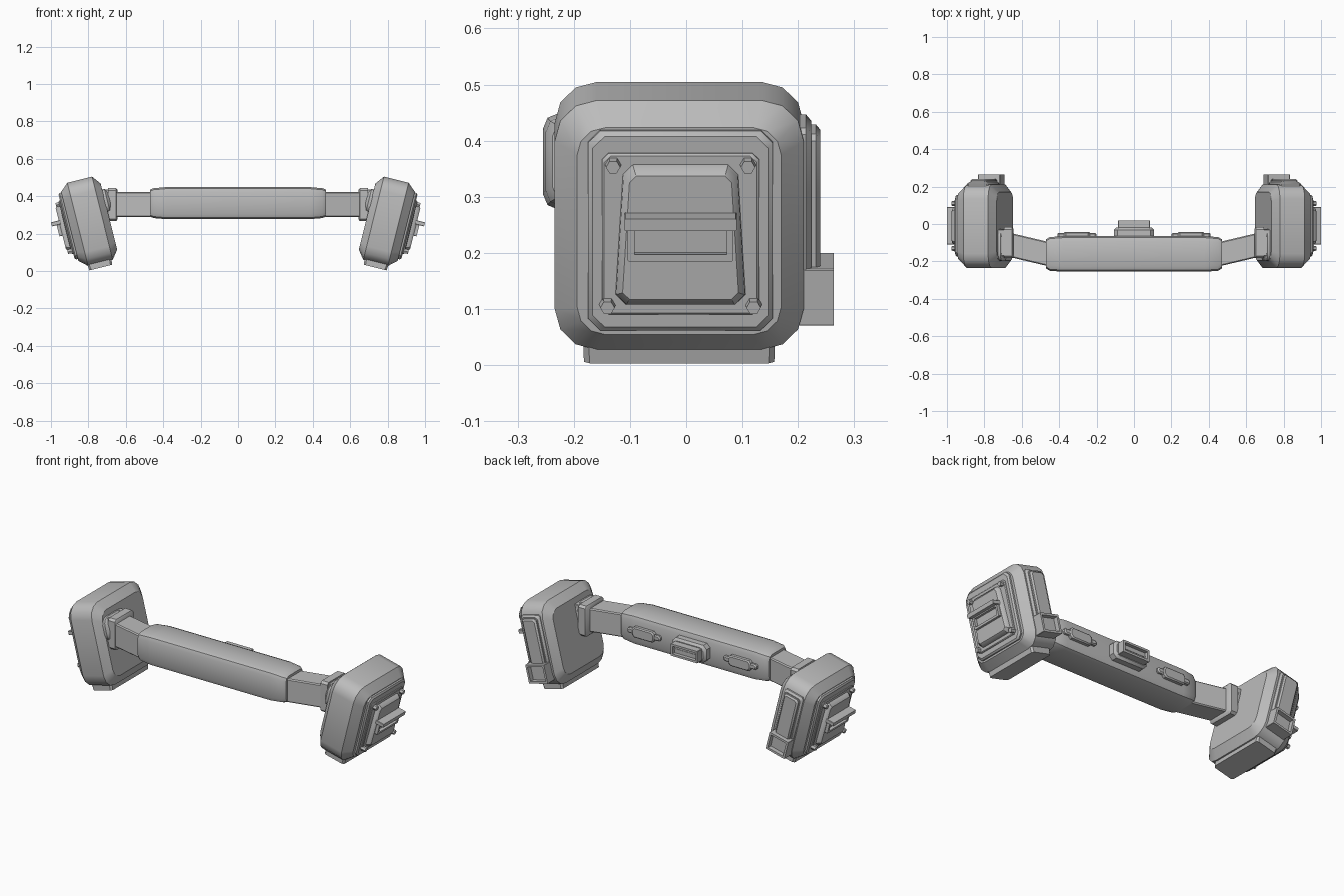
import bpy, bmesh
from math import sin, cos, pi, radians
from mathutils import Matrix, Vector

if "Cube" in bpy.data.objects:
    bpy.data.objects.remove(bpy.data.objects["Cube"], do_unlink=True)

grey = bpy.data.materials.new("plain_grey")
grey.use_nodes = True
grey.diffuse_color = (0.5, 0.5, 0.5, 1)
grey.node_tree.nodes["Principled BSDF"].inputs["Base Color"].default_value = (0.5, 0.5, 0.5, 1)

IDENT = Matrix.Identity(4)
parts = []


def finish(name, bm, matrix):
    bm.transform(matrix)
    bmesh.ops.recalc_face_normals(bm, faces=bm.faces)
    mesh = bpy.data.meshes.new(name)
    bm.to_mesh(mesh)
    bm.free()
    mesh.materials.append(grey)
    obj = bpy.data.objects.new(name, mesh)
    bpy.context.collection.objects.link(obj)
    parts.append(obj)
    return obj


def point(axis, t, a, b):
    return Vector({"X": (t, a, b), "Y": (a, t, b), "Z": (a, b, t)}[axis])


def loft(name, axis, sections, matrix=IDENT, segs=1, taper=0.0):
    """Skin rounded rectangles (t, centre a, centre b, half a, half b, radius)."""
    bm = bmesh.new()
    rings = []
    for t, ca, cb, ha, hb, r in sections:
        ring = []
        for q, (sa, sb) in enumerate(((1, 1), (-1, 1), (-1, -1), (1, -1))):
            for i in range(segs + 1):
                ang = (q + i / segs) * pi / 2
                a = sa * (ha - r) + r * cos(ang)
                b = sb * (hb - r) + r * sin(ang)
                a *= 1 - taper * b / hb
                ring.append(bm.verts.new(point(axis, t, ca + a, cb + b)))
        rings.append(ring)
    n = len(rings[0])
    for lo, hi in zip(rings, rings[1:]):
        for i in range(n):
            bm.faces.new((lo[i], lo[(i + 1) % n], hi[(i + 1) % n], hi[i]))
    bm.faces.new(rings[0])
    bm.faces.new(rings[-1])
    return finish(name, bm, matrix)


def pad(name, axis, t0, t1, ca, cb, ha, hb, r=0.01, edge=0.006, matrix=IDENT, **kw):
    """Raised block with a chamfered outer rim."""
    mid = t1 - edge if t1 > t0 else t1 + edge
    return loft(name, axis, [(t0, ca, cb, ha, hb, r), (mid, ca, cb, ha, hb, r),
                             (t1, ca, cb, ha - edge, hb - edge, r)], matrix, **kw)


def block(name, axis, t0, t1, ca, cb, ha, hb, matrix=IDENT):
    return loft(name, axis, [(t, ca, cb, ha, hb, 0.002) for t in (t0, t1)], matrix)


def vent(name, axis, t0, t1, ca, cb, ha, hb, bar, matrix=IDENT, slats=2):
    """Open rectangular frame with recessed slats."""
    for s, end in ((1, "upper"), (-1, "lower")):
        block(f"{name}_{end}_rail", axis, t0, t1, ca, cb + s * (hb - bar), ha, bar, matrix)
    for s, end in ((1, "outer"), (-1, "inner")):
        block(f"{name}_{end}_post", axis, t0, t1, ca + s * (ha - bar), cb, bar, hb, matrix)
    deep = t0 + (t1 - t0) * 0.65
    for i in range(slats):
        b = cb + (hb - 2 * bar) * (2 * (i + 1) / (slats + 1) - 1)
        block(f"{name}_slat_{i + 1}", axis, t0, deep, ca, b, ha - bar, bar * 0.5, matrix)


def bolt(name, radius, t0, t1, y, z, matrix, sides=6):
    bm = bmesh.new()
    bmesh.ops.create_cone(bm, cap_ends=True, segments=sides, radius1=radius,
                          radius2=radius * 0.85, depth=t1 - t0)
    place = Matrix.Translation(((t0 + t1) / 2, y, z)) @ Matrix.Rotation(pi / 2, 4, "Y")
    finish(name, bm, matrix @ place)


# Central bar with tapered ends
bar = []
for x, hy, hz in ((-0.47, 0.078, 0.073), (-0.45, 0.09, 0.08), (-0.38, 0.095, 0.086)):
    bar.append((x, -0.16, 0.363, hy, hz, 0.028))
bar += [(-s[0],) + s[1:] for s in reversed(bar)]
loft("central_bar", "X", bar, segs=2)

# Controls along the back of the bar
pad("centre_button_base", "Y", -0.07, -0.02, 0, 0.365, 0.107, 0.05, 0.02, 0.012)
block("centre_button_core", "Y", -0.03, 0.0, 0, 0.365, 0.075, 0.026)
vent("centre_button_frame", "Y", -0.03, 0.02, 0, 0.365, 0.085, 0.034, 0.006, slats=1)
for s, side in ((1, "left"), (-1, "right")):
    pad(f"{side}_rail", "Y", -0.07, -0.048, s * 0.305, 0.365, 0.105, 0.015, 0.008)
    pad(f"{side}_switch", "Y", -0.07, -0.042, s * 0.305, 0.365, 0.07, 0.03, 0.012)

# Tilted end pods, arms and brackets
for s, side in ((1, "left"), (-1, "right")):
    flip = Matrix.Diagonal((s, 1, 1, 1))
    pod = flip @ Matrix.Translation((0.795, -0.012, 0.265)) @ Matrix.Rotation(radians(14), 4, "Y")

    # Arm and bracket
    loft(f"{side}_arm", "X", [(0.44, -0.165, 0.355, 0.065, 0.067, 0.006),
                              (0.68, -0.108, 0.355, 0.065, 0.067, 0.006)], flip)
    loft(f"{side}_bracket", "X", [(0.645, -0.1, 0.355, 0.075, 0.08, 0.012),
                                  (0.652, -0.1, 0.355, 0.083, 0.088, 0.012),
                                  (0.695, -0.1, 0.355, 0.083, 0.088, 0.012)], flip)
    block(f"{side}_bracket_neck", "X", 0.69, 0.78, -0.1, 0.355, 0.07, 0.08, flip)
    bolt(f"{side}_pivot_disc", 0.068, -0.1, -0.085, -0.1, 0.08, pod @ Matrix.Scale(1, 4), 24)
    pad(f"{side}_pivot_boss", "X", -0.09, -0.135, -0.1, 0.085, 0.085, 0.065, 0.04, 0.015, pod, segs=4)

    # Main shell
    loft(f"{side}_pod", "X", [(-0.108, 0, 0, 0.182, 0.182, 0.05),
                              (-0.072, 0, 0, 0.222, 0.229, 0.075),
                              (0.064, 0, 0, 0.222, 0.229, 0.075),
                              (0.108, 0, 0, 0.182, 0.19, 0.05)], pod, segs=3)
    loft(f"{side}_foot", "Z", [(-0.254, 0, 0, 0.063, 0.17, 0.01),
                               (-0.22, 0, 0, 0.066, 0.171, 0.01)], pod)

    # Layered outer cover
    pad(f"{side}_cover_plate", "X", 0.1, 0.125, 0.002, 0.003, 0.165, 0.183, 0.022, 0.008, pod)
    pad(f"{side}_cover_step", "X", 0.12, 0.133, 0.002, 0, 0.14, 0.148, 0.012, 0.004, pod)
    loft(f"{side}_cover_hatch", "X", [(0.125, 0.002, 0, 0.11, 0.13, 0.018),
                                      (0.143, 0.002, 0, 0.108, 0.126, 0.018),
                                      (0.157, 0.002, 0, 0.097, 0.113, 0.012)], pod, taper=0.07)
    for i, (y, z) in enumerate(((0.122, 0.128), (-0.118, 0.128), (0.132, -0.13), (-0.128, -0.13))):
        bolt(f"{side}_cover_bolt_{i + 1}", 0.015, 0.125, 0.152, y, z, pod)

    # Handle with a projecting hood
    block(f"{side}_handle_hood", "X", 0.14, 0.2, 0.002, 0.034, 0.1, 0.011, pod)
    vent(f"{side}_handle", "X", 0.14, 0.174, 0.002, -0.005, 0.094, 0.034, 0.006, pod, slats=0)

    # Back strip and vent
    pad(f"{side}_back_base", "Y", 0.2, 0.236, 0, 0.03, 0.06, 0.145, 0.01, 0.01, pod)
    pad(f"{side}_back_strip", "Y", 0.22, 0.252, 0, 0.03, 0.045, 0.13, 0.01, 0.008, pod)
    block(f"{side}_back_vent_core", "Y", 0.2, 0.25, 0, -0.134, 0.055, 0.045, pod)
    vent(f"{side}_back_vent", "Y", 0.2, 0.276, 0, -0.134, 0.061, 0.052, 0.006, pod)

# Shading
bpy.ops.object.select_all(action="DESELECT")
for obj in parts:
    obj.select_set(True)
bpy.context.view_layer.objects.active = parts[0]
bpy.ops.object.shade_smooth_by_angle(angle=radians(32))
